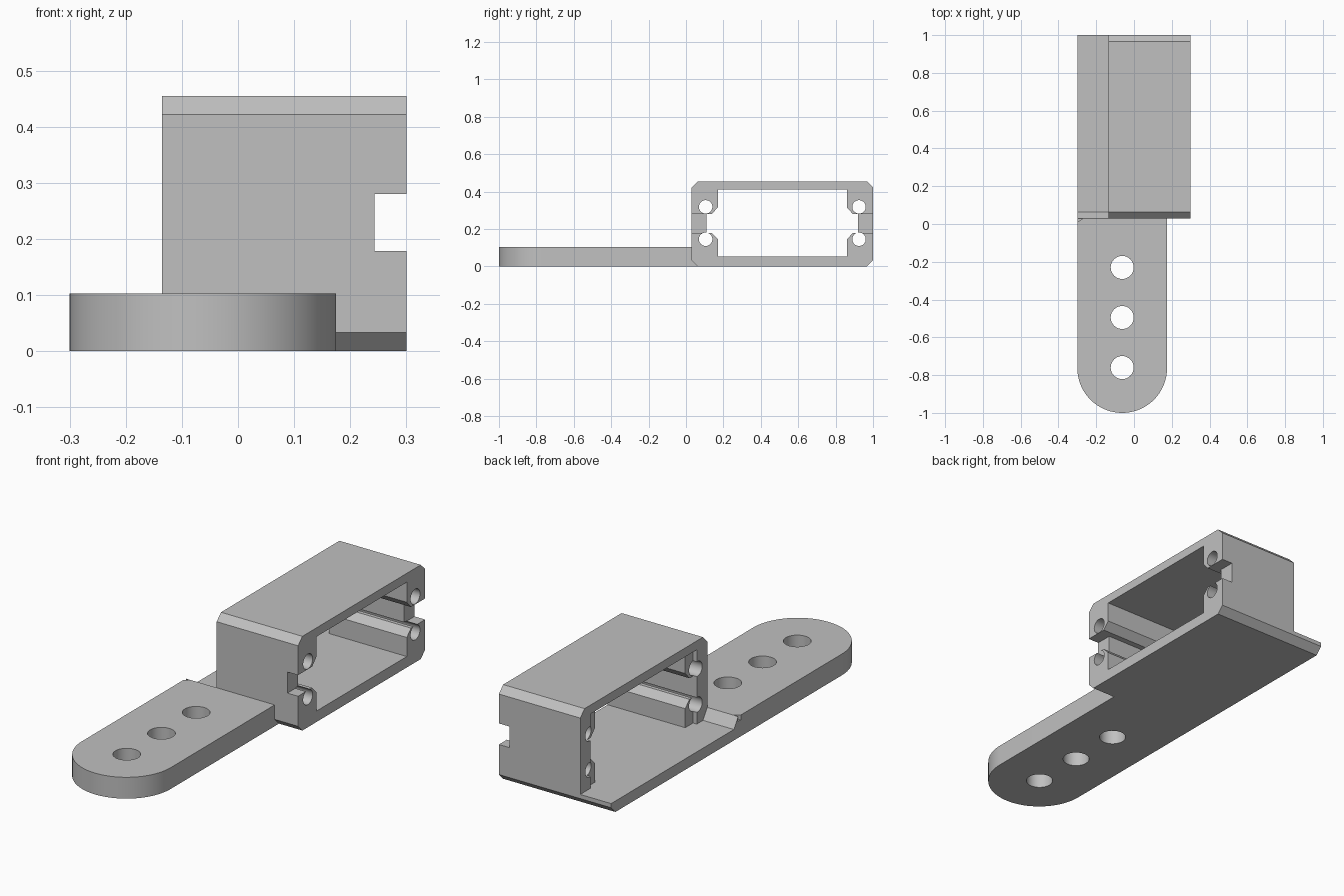
import bpy, bmesh, math
from mathutils import Vector

cube = bpy.data.objects.get("Cube")
if cube:
    bpy.data.objects.remove(cube, do_unlink=True)

grey = bpy.data.materials.new("plain_grey")
grey.use_nodes = True
colour = (0.53, 0.53, 0.53, 1)
grey.diffuse_color = colour
grey.node_tree.nodes["Principled BSDF"].inputs["Base Color"].default_value = colour


def prism(name, points, axis, low, high):
    """Extrude a YZ profile along x, or an XY profile along z."""
    place = (lambda p: (low, *p)) if axis == "x" else (lambda p: (*p, low))
    shift = Vector((high - low, 0, 0) if axis == "x" else (0, 0, high - low))
    bm = bmesh.new()
    face = bm.faces.new([bm.verts.new(place(p)) for p in points])
    result = bmesh.ops.extrude_face_region(bm, geom=[face])
    moved = [v for v in result["geom"] if isinstance(v, bmesh.types.BMVert)]
    bmesh.ops.translate(bm, vec=shift, verts=moved)
    bmesh.ops.recalc_face_normals(bm, faces=bm.faces)
    mesh = bpy.data.meshes.new(name)
    bm.to_mesh(mesh)
    bm.free()
    mesh.materials.append(grey)
    obj = bpy.data.objects.new(name, mesh)
    bpy.context.collection.objects.link(obj)
    return obj


def rect(a0, a1, b0, b1):
    return [(a0, b0), (a1, b0), (a1, b1), (a0, b1)]


def arc(a, b, radius, start, sweep, steps):
    angles = [start + sweep * i / steps for i in range(steps + 1)]
    return [(a + radius * math.cos(t), b + radius * math.sin(t)) for t in angles]


def circle(a, b, radius):
    return arc(a, b, radius, 0, math.tau, 32)[:-1]


def activate(obj):
    bpy.ops.object.select_all(action="DESELECT")
    obj.select_set(True)
    bpy.context.view_layer.objects.active = obj


def cut(target, cutter):
    cutter.hide_render = True
    mod = target.modifiers.new("cut", "BOOLEAN")
    mod.operation = "DIFFERENCE"
    mod.solver = "EXACT"
    mod.object = cutter
    activate(target)
    bpy.ops.object.modifier_apply(modifier=mod.name)
    bpy.data.objects.remove(cutter, do_unlink=True)


Y0, Y1, TOP, C = 0.03, 1.0, 0.455, 0.033
LEFT, FRAME, RIGHT = -0.3, -0.135, 0.3
FLOOR, CEILING = 0.053, 0.412
LOW, HIGH = 0.178, 0.28


def mirror_y(points):
    return [(Y0 + Y1 - y, z) for y, z in reversed(points)]


# Box frame with chamfered long edges
half = [(Y0 + C, TOP), (Y0, TOP - C), (Y0, C), (Y0 + C, 0)]
frame = prism("box_frame", half + mirror_y(half), "x", FRAME, RIGHT)

# Opening with rails and a channel at each end
half = [(0.17, CEILING), (0.17, 0.315), (0.138, HIGH), (0.11, HIGH),
        (0.11, LOW), (0.138, LOW), (0.17, 0.145), (0.17, FLOOR)]
cut(frame, prism("opening", half + mirror_y(half), "x", -0.5, 0.5))

# Shallow step on the plate side where the rails stop short
cut(frame, prism("step", rect(0.11, 0.92, FLOOR, CEILING), "x", -0.5, FRAME + 0.02))

# Cable notch through both end walls
cut(frame, prism("notch", rect(-0.2, 1.2, LOW, HIGH), "x", 0.243, 0.5))

# Screw holes
for y in (0.105, Y0 + Y1 - 0.105):
    for z in (0.145, 0.318):
        cut(frame, prism("screw_hole", circle(y, z, 0.036), "x", -0.5, 0.5))

# Base plate beside the frame
prism("base_plate", [(Y0 + C, 0), (Y1 - C, 0), (Y1, C), (Y1, FLOOR),
                     (Y0 + C, FLOOR)], "x", LEFT, FRAME)

# Arm with a rounded end
mid, radius, thick = -0.0625, 0.2375, 0.103
outline = arc(mid, radius - 1, radius, math.pi, math.pi, 48)
outline += [(mid + radius, Y0 + C), (LEFT, Y0 + C)]
arm = prism("arm", outline, "z", 0, thick)

# Ramp down to the plate and its clipped corner
ramp = [(Y0, thick), (Y0 + C, FLOOR), (0.2, FLOOR), (0.2, 0.2), (Y0, 0.2)]
cut(arm, prism("ramp", ramp, "x", -0.5, FRAME))
corner = [(LEFT - 0.03, -0.01), (LEFT + 0.03, Y0), (LEFT - 0.03, Y0)]
cut(arm, prism("corner", corner, "z", 0.08, 0.2))

# Mounting holes
for y in (-0.23, -0.495, -0.76):
    cut(arm, prism("mounting_hole", circle(mid, y, 0.061), "z", -0.1, 0.2))

for obj in (frame, arm):
    activate(obj)
    bpy.ops.object.shade_smooth_by_angle(angle=math.radians(25))
